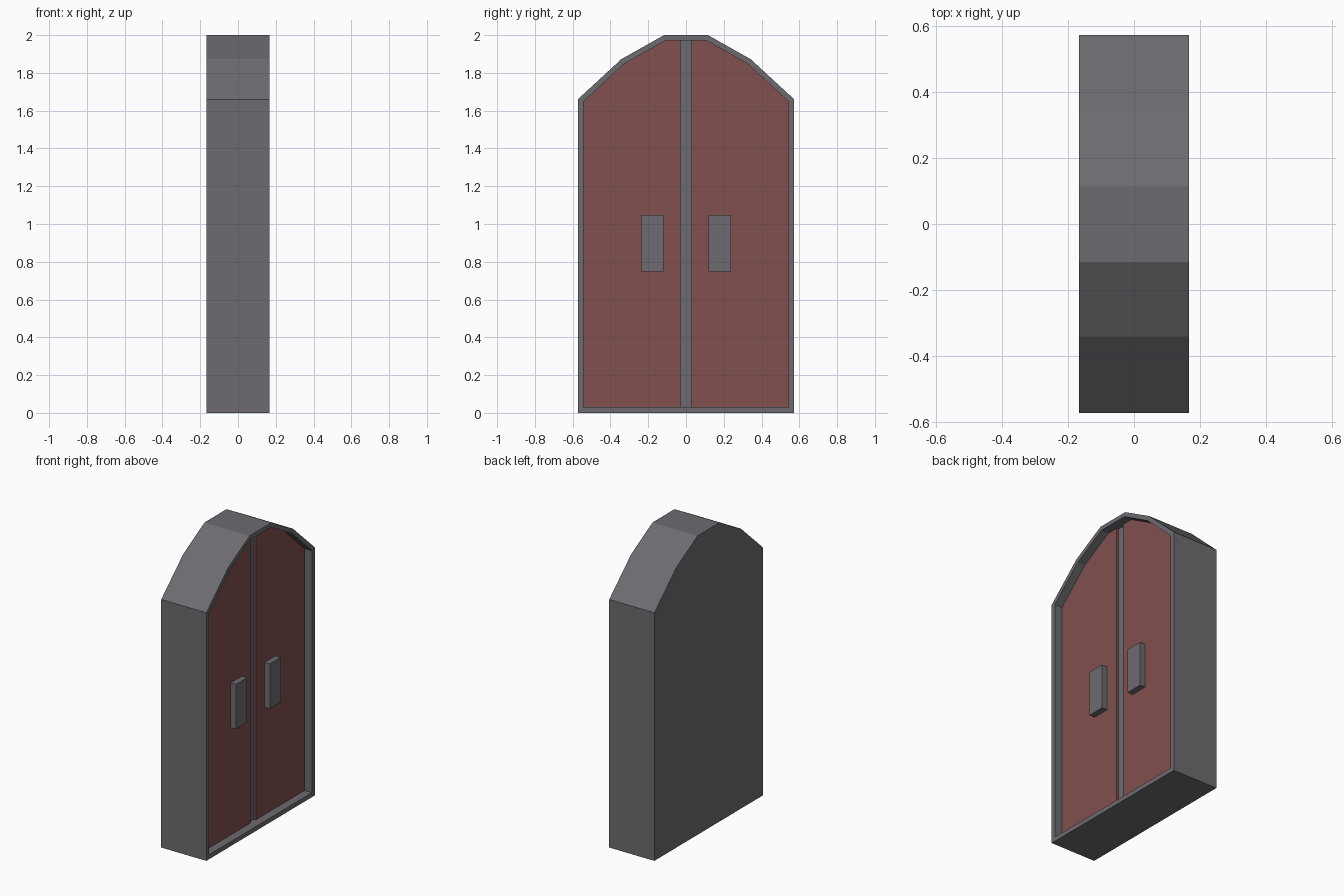
import bpy, bmesh

if "Cube" in bpy.data.objects:
    bpy.data.objects.remove(bpy.data.objects["Cube"])


def material(name, color):
    m = bpy.data.materials.new(name)
    m.diffuse_color = (*color, 1)
    m.use_nodes = True
    m.node_tree.nodes["Principled BSDF"].inputs["Base Color"].default_value = m.diffuse_color
    return m


GREY = material("stone grey", (0.153, 0.147, 0.162))
RED = material("dull red", (0.225, 0.08, 0.08))


def finish(bm, name, mat):
    bmesh.ops.recalc_face_normals(bm, faces=bm.faces)
    mesh = bpy.data.meshes.new(name)
    bm.to_mesh(mesh)
    bm.free()
    mesh.materials.append(mat)
    ob = bpy.data.objects.new(name, mesh)
    bpy.context.collection.objects.link(ob)
    return ob


def loft(name, mat, loops):
    """Bridge a chain of equal (x, outline) loops and cap both ends."""
    bm = bmesh.new()
    rings = [[bm.verts.new((x, y, z)) for y, z in pts] for x, pts in loops]
    for a, b in zip(rings, rings[1:]):
        for i in range(len(a)):
            j = (i + 1) % len(a)
            bm.faces.new((a[i], a[j], b[j], b[i]))
    bm.faces.new(rings[0])
    bm.faces.new(rings[-1])
    return finish(bm, name, mat)


def arch(half):
    return half + [(-y, z) for y, z in reversed(half)]


FRONT, PANEL, FLOOR = 0.167, 0.112, 0.097
outer = [(0.573, 0), (0.573, 1.66), (0.342, 1.873), (0.116, 2.0)]
inner = [(0.543, 0.03), (0.543, 1.648), (0.328, 1.847), (0.108, 1.972)]

# Arched surround with a recess on the +x side; its floor shows as the centre seam
loft("door_frame", GREY, [(-FRONT, arch(outer)), (FRONT, arch(outer)),
                          (FRONT, arch(inner)), (FLOOR, arch(inner))])

for side, label in ((-1, "left"), (1, "right")):
    # Door leaf
    leaf = [(side * y, z) for y, z in [(0.029, 0.03)] + inner + [(0.029, 1.972)]]
    loft(label + "_door_panel", RED, [(FLOOR, leaf), (PANEL, leaf)])
    # Handle plate
    plate = [(side * y, z) for y, z in
             ((0.12, 0.748), (0.237, 0.748), (0.237, 1.048), (0.12, 1.048))]
    loft(label + "_handle", GREY, [(PANEL - 0.005, plate), (0.151, plate)])
